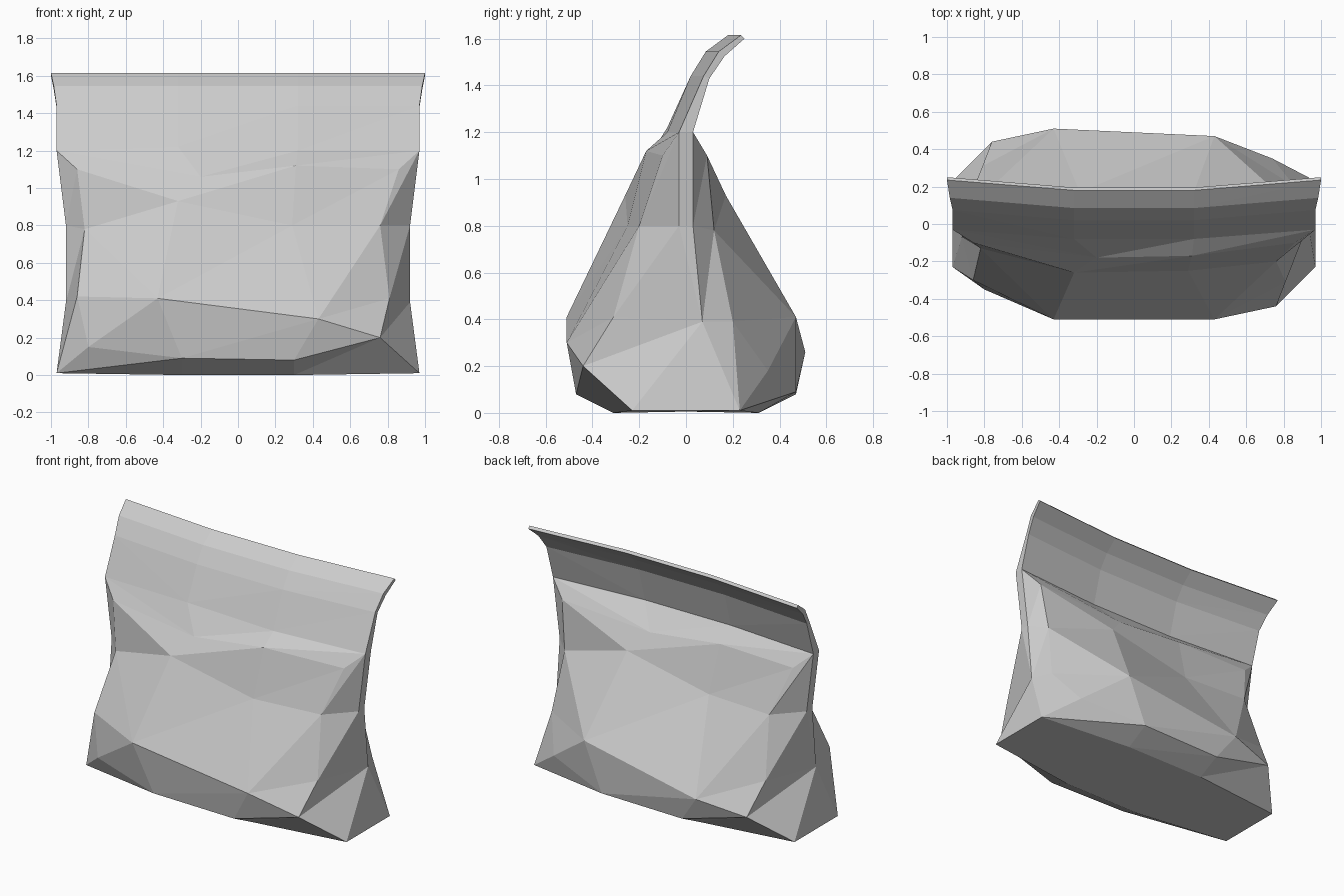
import bpy
import bmesh

old = bpy.data.objects.get("Cube")
if old:
    bpy.data.objects.remove(old, do_unlink=True)

# One plain material for the whole bag
paper = bpy.data.materials.new("pale_grey_paper")
paper.use_nodes = True
colour = (0.6, 0.6, 0.6, 1)
paper.diffuse_color = colour
paper.node_tree.nodes["Principled BSDF"].inputs["Base Color"].default_value = colour


def half_ring(left, middle, right):
    """Points of one half from its left side to its right side; the crease merges if absent."""
    if len(middle) == 2:
        middle = [left, *middle, right]
    return [left, *middle, right]


def full_ring(front, back):
    """The back half is written as seen from behind, so it is turned half way round."""
    return front + [(-x, -y, z) for x, y, z in back]


def falling_diagonal(row, cell):
    """Direction of the crease across each cell of a half ring."""
    return (cell == 1 and row < 3) or (cell == 3 and row == 3)


def build_shell(name, rings, cap_bottom=False, cap_top=False):
    bm = bmesh.new()
    known = {}

    def vert(point):
        key = tuple(round(c, 3) for c in point)
        if key not in known:
            known[key] = bm.verts.new(key)
        return known[key]

    def face(*corners):
        unique = list(dict.fromkeys(corners))
        if len(unique) > 2 and not bm.faces.get(unique):
            bm.faces.new(unique)

    grid = [[vert(p) for p in ring] for ring in rings]
    count = len(grid[0])
    for row, (upper, lower) in enumerate(zip(grid, grid[1:])):
        for i in range(count):
            j = (i + 1) % count
            a, b, c, d = upper[i], lower[i], lower[j], upper[j]
            if falling_diagonal(row, i % (count // 2)):
                face(a, b, c)
                face(a, c, d)
            else:
                face(a, b, d)
                face(b, c, d)
    if cap_bottom:
        face(*reversed(grid[-1]))
    if cap_top:
        # Narrow rim strip joining the front and back edges
        top = grid[0]
        half = count // 2
        for i in range(half - 1):
            face(top[i], top[i + 1], top[-2 - i], top[-1 - i])
    mesh = bpy.data.meshes.new(name)
    bm.to_mesh(mesh)
    bm.free()
    mesh.materials.append(paper)
    obj = bpy.data.objects.new(name, mesh)
    bpy.context.collection.objects.link(obj)
    return obj


# Side points shared by both halves: seam corner, waist, hip and foot
def sides(x, y_left, y_right, z):
    return (-x, y_left, z), (x, y_right, z)


seam = sides(.97, -.03, -.03, 1.2)
waist = sides(.92, -.03, -.03, .8)
hip = sides(.92, -.07, .07, .39)
foot = sides(.97, -.23, -.23, .01)
side_rows = [seam, seam, waist, hip, foot, foot]

# Crumpled walls: rows from the seam to the base, columns left to right
base_row = [(-.3, -.31, 0), (.3, -.31, 0)]
front_wall = [
    [(-.32, -.08, 1.22), (.32, -.08, 1.2)],
    [(-.86, -.1, 1.1), (-.2, -.18, 1.06), (.31, -.17, 1.12), (.86, -.1, 1.1)],
    [(-.82, -.13, .78), (-.32, -.26, .93), (.29, -.25, .8), (.76, -.2, .8)],
    [(-.86, -.3, .42), (-.43, -.51, .41), (.43, -.51, .3), (.81, -.31, .41)],
    [(-.8, -.35, .15), (-.3, -.47, .09), (.3, -.47, .08), (.76, -.44, .2)],
    base_row,
]
back_wall = [
    [(-.32, .02, 1.2), (.32, .02, 1.2)],
    [(-.86, -.09, 1.1), (-.2, -.1, 1.06), (.31, -.08, 1.11), (.86, -.09, 1.1)],
    [(-.82, -.12, .78), (-.32, -.17, .93), (.29, -.17, .8), (.76, -.2, .8)],
    [(-.86, -.2, .39), (-.43, -.47, .41), (.43, -.51, .26), (.81, -.31, .41)],
    [(-.74, -.35, .18), (-.3, -.47, .09), (.3, -.47, .08), (.76, -.44, .2)],
    base_row,
]
body_rings = [
    full_ring(half_ring(l, f, r), half_ring(l, b, r))
    for (l, r), f, b in zip(side_rows, front_wall, back_wall)
]
build_shell("bag_body", body_rings, cap_bottom=True)

# Thin curled flap: half width, front depth and height, back depth and height
flap_profile = [
    (1, .18, 1.615, .195, 1.6),
    (.985, .085, 1.545, .11, 1.525),
    (.97, .02, 1.44, .045, 1.43),
]
bow = .055  # the corners sit further back than the middle
flap_rings = []
for width, fy, fz, by, bz in flap_profile:
    front = half_ring((-width, fy + bow, fz), [(-.32, fy, fz), (.32, fy, fz)],
                      (width, fy + bow, fz))
    back = half_ring((-width, -by - bow, bz), [(-.32, -by, bz), (.32, -by, bz)],
                     (width, -by - bow, bz))
    flap_rings.append(full_ring(front, back))
flap_rings.append(body_rings[0])
build_shell("top_flap", flap_rings, cap_top=True)
